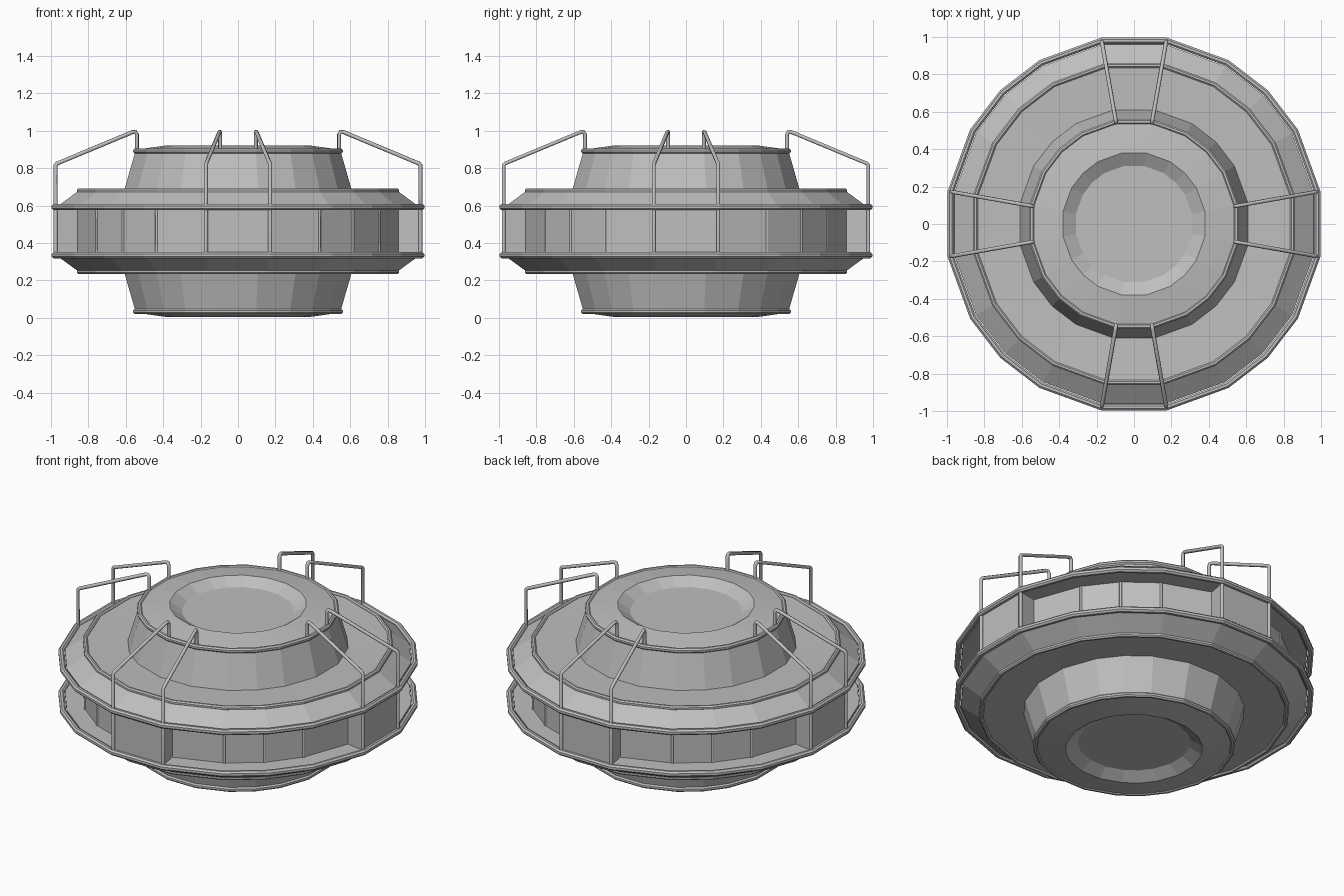
import bpy, bmesh
from math import cos, sin, pi, radians
from mathutils import Vector

if "Cube" in bpy.data.objects:
    bpy.data.objects.remove(bpy.data.objects["Cube"])

MID = 0.463  # height of the symmetry plane
# Uneven twenty-sided plan shared by every ring
ANGLES = [radians(q * 90 + a) for q in range(4) for a in (10, 30, 45, 60, 80)]

metal = bpy.data.materials.new("plain_grey")
metal.use_nodes = True
GREY = (0.52, 0.52, 0.52, 1)
metal.diffuse_color = GREY
metal.node_tree.nodes["Principled BSDF"].inputs["Base Color"].default_value = GREY


def polar(r, a, z):
    return Vector((r * cos(a), r * sin(a), z))


def finish(name, bm):
    bmesh.ops.remove_doubles(bm, verts=bm.verts, dist=0.0005)
    bmesh.ops.recalc_face_normals(bm, faces=bm.faces)
    mesh = bpy.data.meshes.new(name)
    bm.to_mesh(mesh)
    bm.free()
    mesh.materials.append(metal)
    obj = bpy.data.objects.new(name, mesh)
    bpy.context.collection.objects.link(obj)
    return obj


def lathe(name, profile, closed=False):
    """Sweep an (r, z) profile around the plan; caps open ends."""
    bm = bmesh.new()
    rings = [[bm.verts.new(polar(r, a, z)) for a in ANGLES] for r, z in profile]
    n = len(ANGLES)
    pairs = list(zip(rings, rings[1:]))
    if closed:
        pairs.append((rings[-1], rings[0]))
    else:
        bm.faces.new(rings[0])
        bm.faces.new(rings[-1])
    for a, b in pairs:
        for i in range(n):
            j = (i + 1) % n
            bm.faces.new((a[i], a[j], b[j], b[i]))
    return finish(name, bm)


def hoop(name, r, z, thick):
    circle = [(r + thick * cos(k * pi / 4 + pi / 8), z + thick * sin(k * pi / 4 + pi / 8))
              for k in range(8)]
    return lathe(name, circle, closed=True)


def rod(name, points, thick):
    curve = bpy.data.curves.new(name, "CURVE")
    curve.dimensions = "3D"
    curve.bevel_depth = thick
    curve.bevel_resolution = 1
    curve.use_fill_caps = True
    spline = curve.splines.new("POLY")
    spline.points.add(len(points) - 1)
    for p, co in zip(spline.points, points):
        p.co = (*co, 1)
    curve.materials.append(metal)
    obj = bpy.data.objects.new(name, curve)
    bpy.context.collection.objects.link(obj)


# Hull: dished cap, neck, flange, sloped shoulder and recessed band
upper = [(0.315, 0.88), (0.385, 0.922), (0.46, 0.912), (0.545, 0.9), (0.56, 0.88),
         (0.62, 0.675), (0.861, 0.682), (0.975, 0.6), (0.975, 0.583), (0.872, 0.583)]
lower = [(r, 2 * MID - z) for r, z in reversed(upper)]
lathe("hull", upper + lower)

# Hoops on every edge, mirrored above and below
for label, r, z, thick in (("neck_hoop", 0.555, 0.892, 0.015),
                           ("shoulder_hoop", 0.861, 0.679, 0.014),
                           ("rim_hoop", 0.995, 0.592, 0.018)):
    hoop("upper_" + label, r, z, thick)
    hoop("lower_" + label, r, 2 * MID - z, thick)

for q in range(4):
    turn = q * pi / 2

    # Solid block bridging the band on each side
    bm = bmesh.new()
    plan = ((0.85, -10), (0.985, -10), (0.985, 10), (0.85, 10))
    low, high = [[bm.verts.new(polar(r, turn + radians(a), z)) for r, a in plan]
                 for z in (0.34, 0.586)]
    bm.faces.new(low)
    bm.faces.new(high)
    for i in range(4):
        j = (i + 1) % 4
        bm.faces.new((low[i], low[j], high[j], high[i]))
    finish("side_block", bm)

    # Pair of bent rails from the lower rim over to the neck
    for side in (-1, 1):
        a = turn + side * radians(10)
        path = ((0.99, 0.335), (0.99, 0.815), (0.982, 0.825), (0.572, 0.993),
                (0.557, 0.995), (0.549, 0.98), (0.549, 0.89))
        rod("rail", [polar(r, a, z) for r, z in path], 0.011)

    # Slim posts at the band corners
    for deg in (30, 45, 60):
        a = turn + radians(deg)
        rod("band_post", [polar(0.87, a, 0.34), polar(0.87, a, 0.586)], 0.008)
